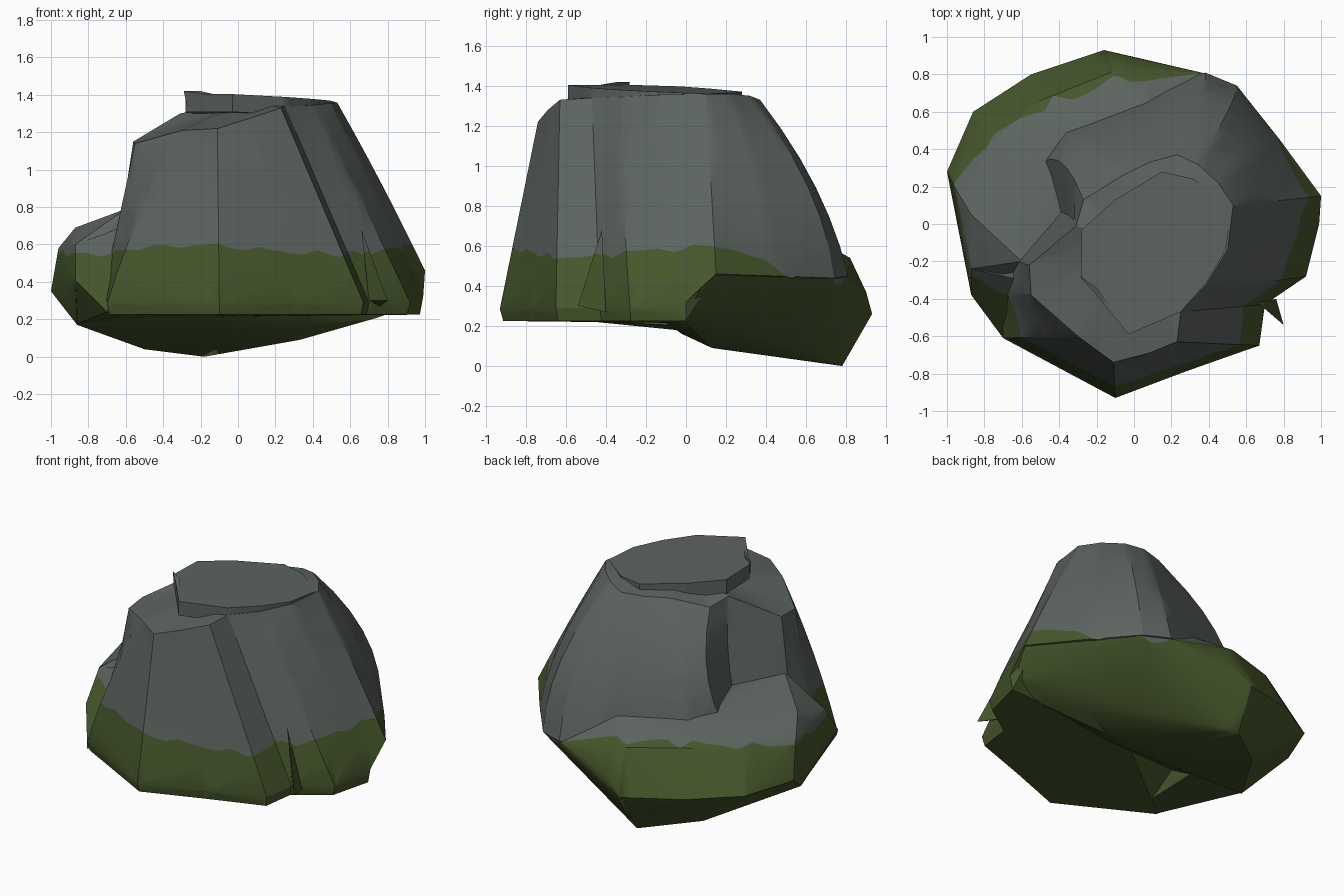
import bpy, bmesh, math
from mathutils import Vector


def material(name, rgb):
    m = bpy.data.materials.new(name)
    m.diffuse_color = (*rgb, 1)
    return m


STONE = material("grey_stone", (0.108, 0.126, 0.113))
MOSS = material("olive_moss", (0.061, 0.095, 0.025))


def moss_height(x, y):
    """Ragged moss line around the rock, dipping at the back right."""
    a = math.atan2(y, x)
    dip = 0.13 * math.exp(-((a - 0.85) / 0.45) ** 4)
    return 0.57 + 0.025 * math.sin(3 * a + 1) + 0.012 * math.sin(17 * a) + 0.008 * math.sin(29 * a) - dip


def everything(bm):
    return bm.verts[:] + bm.edges[:] + bm.faces[:]


def finish(name, bm, angle=32):
    """Cut the moss line into the faces, colour them and make the object."""
    bmesh.ops.recalc_face_normals(bm, faces=bm.faces[:])
    bmesh.ops.triangulate(bm, faces=bm.faces[:])
    for i in range(30):
        a = math.pi * (i + 0.37) / 30
        bmesh.ops.bisect_plane(bm, geom=everything(bm), dist=1e-5, plane_co=(0, 0, 0),
                               plane_no=(math.sin(a), -math.cos(a), 0))
    for v in bm.verts:
        v.co.z -= moss_height(v.co.x, v.co.y)
    bmesh.ops.bisect_plane(bm, geom=everything(bm), dist=1e-5, plane_co=(0, 0, 0), plane_no=(0, 0, 1))
    for f in bm.faces:
        f.material_index = 1 if f.calc_center_median().z < 0 else 0
    for v in bm.verts:
        v.co.z += moss_height(v.co.x, v.co.y)
    me = bpy.data.meshes.new(name)
    bm.to_mesh(me)
    bm.free()
    me.materials.append(STONE)
    me.materials.append(MOSS)
    ob = bpy.data.objects.new(name, me)
    bpy.context.collection.objects.link(ob)
    bpy.ops.object.select_all(action='DESELECT')
    ob.select_set(True)
    bpy.context.view_layer.objects.active = ob
    bpy.ops.object.shade_smooth_by_angle(angle=math.radians(angle))
    return ob


def hull(name, points):
    bm = bmesh.new()
    for p in points:
        bm.verts.new(p)
    bmesh.ops.convex_hull(bm, input=bm.verts[:])
    loose = [v for v in bm.verts if not v.link_faces]
    bmesh.ops.delete(bm, geom=loose, context='VERTS')
    return finish(name, bm)


# Main boulder: columns of (foot, rim, bulge in x and y), anticlockwise from the front
columns = [
    ((-0.10, -0.93, 0.285), (-0.11, -0.74, 1.22), (0, 0)),
    ((0.30, -0.78, 0.285), (0.08, -0.69, 1.28), (0, 0)),
    ((0.67, -0.65, 0.29), (0.23, -0.63, 1.33), (0, 0)),
    ((0.70, -0.43, 0.29), (0.25, -0.47, 1.34), (0, 0)),
    ((0.92, -0.28, 0.29), (0.39, -0.32, 1.345), (0.01, -0.01)),
    ((0.99, 0.00, 0.32), (0.50, -0.14, 1.355), (0.01, 0)),
    ((1.00, 0.15, 0.46), (0.53, 0.10, 1.36), (0.01, 0)),
    ((0.78, 0.45, 0.45), (0.45, 0.22, 1.36), (0.05, 0.03)),
    ((0.55, 0.74, 0.44), (0.34, 0.32, 1.35), (0.06, 0.08)),
    ((0.38, 0.81, 0.45), (0.23, 0.37, 1.33), (0.05, 0.06)),
    ((0.17, 0.74, 0.46), (0.08, 0.33, 1.325), (0.03, 0.05)),
    ((-0.40, 0.50, 0.50), (-0.06, 0.26, 1.325), (-0.05, 0.06)),
    ((-0.54, 0.27, 0.50), (-0.27, 0.13, 1.27), (0, 0.14)),
    ((-0.46, 0.07, 0.50), (-0.31, -0.01, 1.30), (0.03, 0.02)),
    ((-0.66, -0.19, 0.50), (-0.56, -0.22, 1.15), (0, 0)),
    ((-0.71, -0.36, 0.40), (-0.55, -0.38, 1.14), (0, 0)),
    ((-0.70, -0.61, 0.285), (-0.30, -0.60, 1.21), (-0.03, 0)),
]
LEVELS = 6
bm = bmesh.new()
# bevelled lower band under the front feet, tucked inside the base at the back
band = []
for (x, y, z), _, _ in columns:
    high = z > 0.38
    s = 0.93 if high else 0.982
    band.append(bm.verts.new((x * s, y * s, z - 0.02 if high else 0.225)))
rings = [band]
for k in range(LEVELS + 1):
    t = k / LEVELS
    rings.append([bm.verts.new(Vector(foot).lerp(Vector(rim), t) + Vector((*bulge, 0)) * 4 * t * (1 - t))
                  for foot, rim, bulge in columns])
n = len(columns)
for low, high in zip(rings, rings[1:]):
    for i in range(n):
        j = (i + 1) % n
        bm.faces.new((low[i], low[j], high[j], high[i]))
for ring, tip in ((rings[0], (0, -0.05, 0.215)), (rings[-1], (0.05, -0.12, 1.37))):
    centre = bm.verts.new(tip)
    for i in range(n):
        bm.faces.new((ring[i], ring[(i + 1) % n], centre))
finish("main_boulder", bm)

# Low base: ledge on the back left and the sloping underside
hull("mossy_ledge", [
    # ledge top
    (-0.60, -0.20, 0.79), (-0.40, 0.07, 0.74), (-0.40, 0.45, 0.68), (0.10, 0.62, 0.66),
    (-0.87, 0.05, 0.69), (-0.96, 0.20, 0.58), (-0.75, 0.45, 0.61), (-0.50, 0.66, 0.58), (-0.10, 0.82, 0.54),
    # widest outline
    (-0.87, -0.24, 0.60), (-0.87, -0.38, 0.41), (-1.00, 0.28, 0.35), (-0.97, 0.18, 0.42),
    (-0.86, 0.60, 0.33), (-0.55, 0.80, 0.30), (-0.30, 0.87, 0.28), (-0.16, 0.93, 0.26),
    (-0.04, 0.90, 0.37), (0.20, 0.77, 0.45), (0.38, 0.805, 0.445), (0.55, 0.735, 0.435),
    (0.995, 0.15, 0.455), (0.96, 0.00, 0.29),
    # underside
    (-0.86, 0.00, 0.17), (-0.50, 0.53, 0.04), (-0.18, 0.78, 0.0), (0.33, 0.13, 0.09),
    (0.75, 0.00, 0.21), (0.20, -0.02, 0.16),
])

# Wedge joining the ledge to the front left corner
hull("front_left_wedge", [
    (-0.87, -0.38, 0.41), (-0.87, -0.24, 0.60), (-0.70, -0.61, 0.24), (-0.60, -0.30, 0.70),
    (-0.86, 0.00, 0.175), (-0.50, 0.00, 0.20), (-0.55, -0.55, 0.23),
])

# Top slab resting on the boulder
outline = [(-0.03, -0.59), (0.25, -0.47), (0.39, -0.31), (0.49, -0.14), (0.52, 0.08), (0.32, 0.24),
           (0.15, 0.28), (-0.10, 0.13), (-0.28, -0.03), (-0.28, -0.28)]
hull("top_slab", [(x, y, z - 0.04 * x - 0.03 * y) for x, y in outline for z in (1.29, 1.385)])

# Thin broken slivers along the cracks
slivers = [
    ("top_sliver", [(-0.29, -0.28, 1.42), (-0.20, -0.34, 1.42), (-0.03, -0.57, 1.38), (-0.27, -0.30, 1.33)]),
    ("right_sliver", [(0.80, -0.54, 0.30), (0.70, -0.42, 0.30), (0.76, -0.40, 0.27), (0.66, -0.42, 0.68)]),
]
for name, pts in slivers:
    hull(name, pts)
